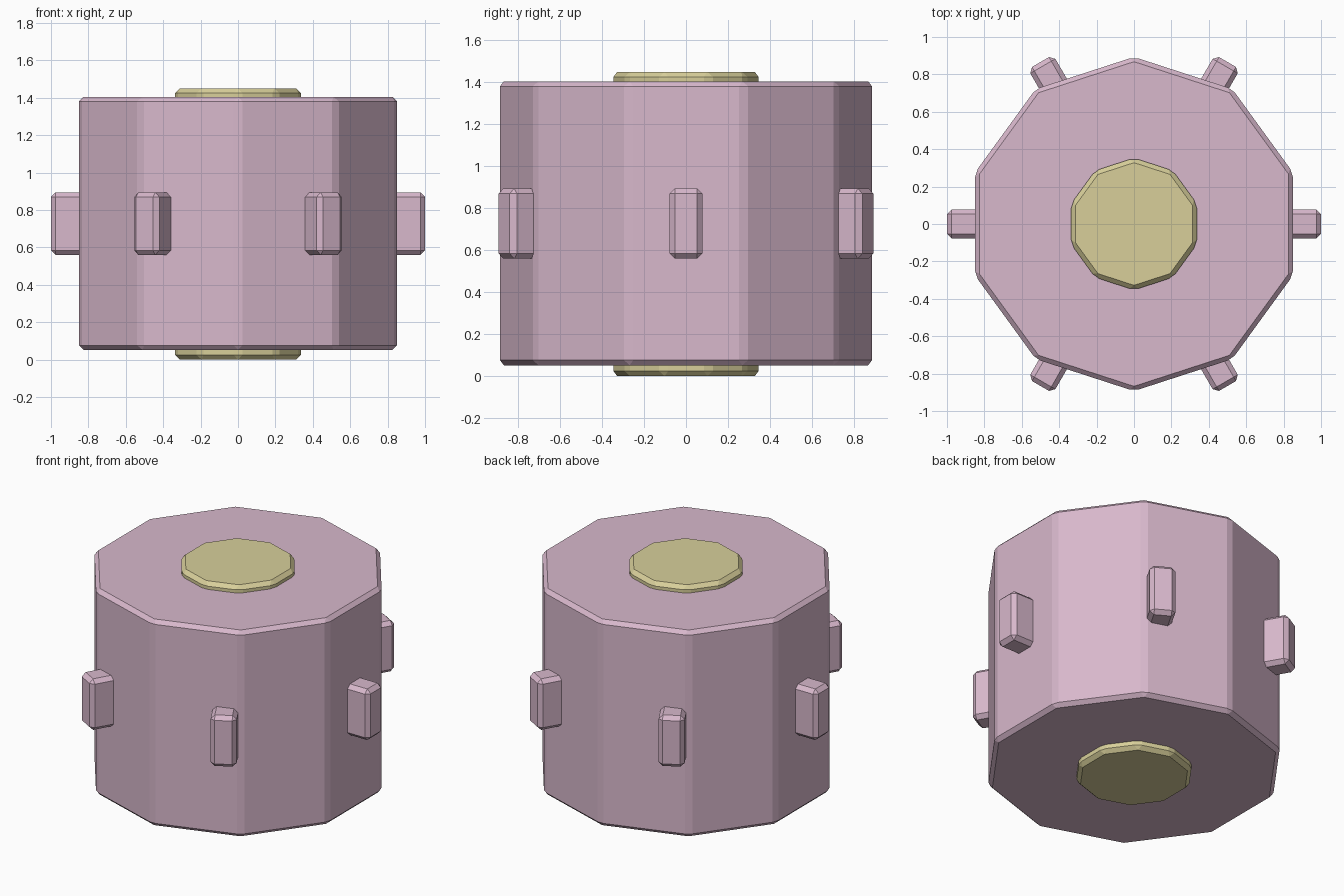
import bpy
from math import pi, cos, sin

cube = bpy.data.objects.get("Cube")
if cube:
    bpy.data.objects.remove(cube, do_unlink=True)


def make_material(name, color):
    mat = bpy.data.materials.new(name)
    mat.use_nodes = True
    mat.diffuse_color = color
    mat.node_tree.nodes["Principled BSDF"].inputs["Base Color"].default_value = color
    return mat


def finish(name, mat, bevel):
    obj = bpy.context.object
    obj.name = name
    obj.data.materials.append(mat)
    bpy.ops.object.transform_apply(location=False, rotation=False, scale=True)
    mod = obj.modifiers.new("Chamfer", "BEVEL")
    mod.width = bevel
    mod.segments = 1
    mod.limit_method = "ANGLE"
    mod.angle_limit = 0.5
    return obj


def decagon(name, mat, radius, bottom, top, bevel):
    # Ten-sided prism with a corner pointing to the front and back
    bpy.ops.mesh.primitive_cylinder_add(
        vertices=10, radius=radius, depth=top - bottom,
        location=(0, 0, (top + bottom) / 2))
    return finish(name, mat, bevel)


pink = make_material("dusty pink", (0.686, 0.479, 0.604, 1))
straw = make_material("straw yellow", (0.686, 0.624, 0.323, 1))

# Drum body and the hub running through it
decagon("drum", pink, 0.893, 0.052, 1.405, 0.024)
decagon("hub", straw, 0.353, 0.0, 1.45, 0.024)

# Six studs spaced evenly around the drum
inner, outer = 0.7, 1.0
for i in range(6):
    angle = i * pi / 3
    mid = (inner + outer) / 2
    bpy.ops.mesh.primitive_cube_add(
        size=1, location=(mid * cos(angle), mid * sin(angle), 0.727),
        rotation=(0, 0, angle))
    bpy.context.object.scale = (outer - inner, 0.155, 0.335)
    finish("stud_%d" % (i + 1), pink, 0.025)
